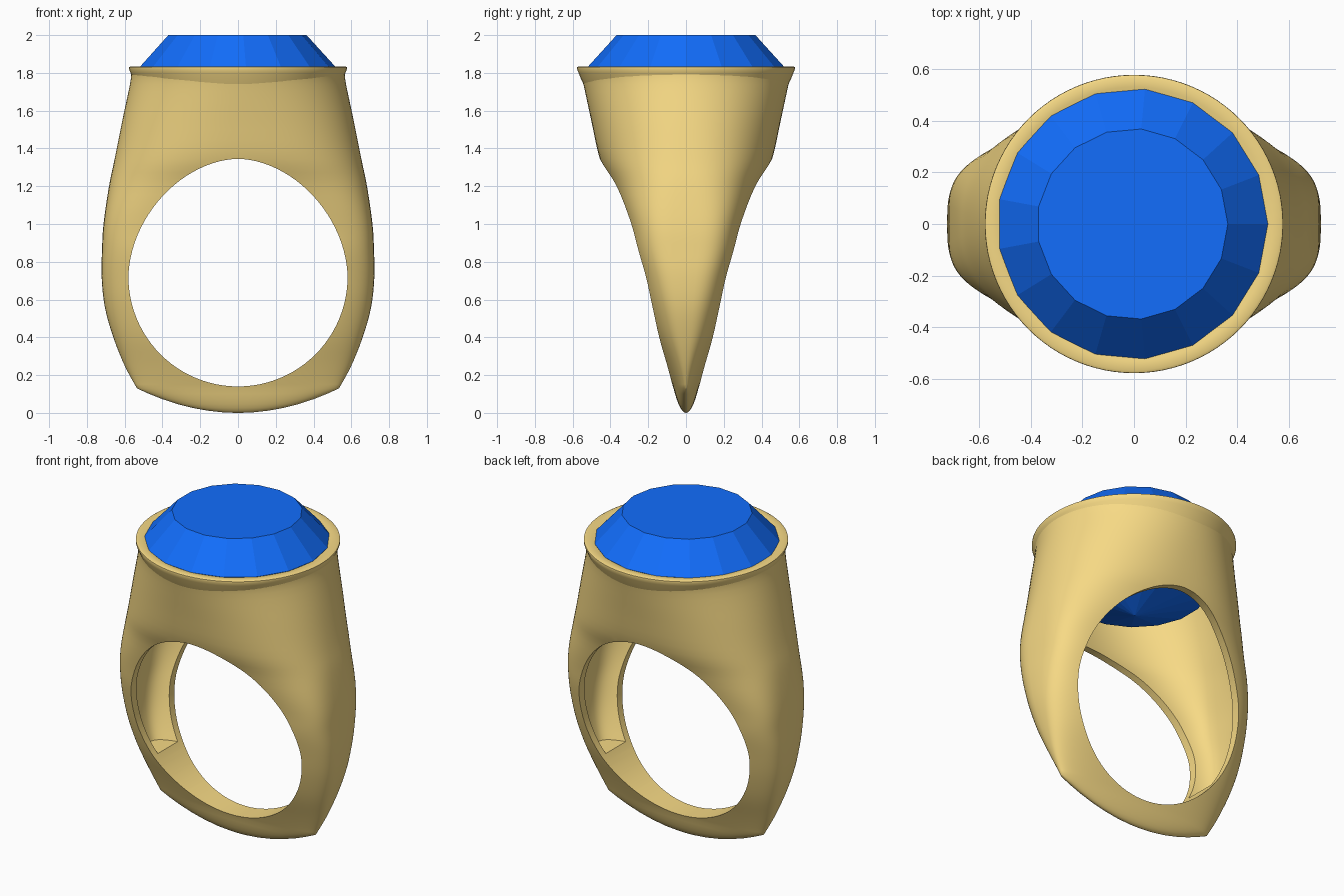
import bpy, bmesh, math

if "Cube" in bpy.data.objects:
    bpy.data.objects.remove(bpy.data.objects["Cube"])

GOLD = bpy.data.materials.new("gold")
GOLD.diffuse_color = (0.93, 0.70, 0.235, 1)
GOLD.use_nodes = True
GOLD.node_tree.nodes["Principled BSDF"].inputs["Base Color"].default_value = GOLD.diffuse_color
BLUE = bpy.data.materials.new("blue_gem")
BLUE.diffuse_color = (0.006, 0.155, 0.98, 1)
BLUE.use_nodes = True
BLUE.node_tree.nodes["Principled BSDF"].inputs["Base Color"].default_value = BLUE.diffuse_color

# band stations: height, half width, half depth, roundness exponent
STATIONS = [(0.13, 0.535, 0.066, 2.0), (0.25, 0.60, 0.112, 2.4), (0.40, 0.66, 0.172, 2.8),
            (0.56, 0.705, 0.222, 3.0), (0.72, 0.722, 0.256, 3.4), (0.86, 0.72, 0.288, 3.7),
            (1.00, 0.712, 0.318, 3.6), (1.20, 0.683, 0.390, 2.75), (1.345, 0.653, 0.456, 2.35),
            (1.55, 0.612, 0.502, 2.15), (1.74, 0.572, 0.543, 2.0), (1.81, 0.564, 0.562, 2.0)]


def smooth_path(pts, steps=4):
    """Catmull-Rom resampling of the stations."""
    out = []
    for i in range(len(pts) - 1):
        p0, p1, p2 = pts[max(i - 1, 0)], pts[i], pts[i + 1]
        p3 = pts[min(i + 2, len(pts) - 1)]
        for s in range(steps):
            t = s / steps
            out.append(tuple(0.5 * (2 * b + (c - a) * t + (2 * a - 5 * b + 4 * c - d) * t * t
                                    + (3 * b - a - 3 * c + d) * t ** 3)
                             for a, b, c, d in zip(p0, p1, p2, p3)))
    return out + [pts[-1]]


def add_object(name, bm, mat):
    bmesh.ops.recalc_face_normals(bm, faces=bm.faces)
    me = bpy.data.meshes.new(name)
    bm.to_mesh(me)
    bm.free()
    ob = bpy.data.objects.new(name, me)
    bpy.context.collection.objects.link(ob)
    me.materials.append(mat)
    return ob


def loft(name, rings, mat, closed=False):
    """Skin a list of equal point loops; cap the ends or join them."""
    bm = bmesh.new()
    loops = [[bm.verts.new(p) for p in r] for r in rings]
    n = len(loops[0])
    pairs = list(zip(loops, loops[1:])) + ([(loops[-1], loops[0])] if closed else [])
    for lo, hi in pairs:
        for k in range(n):
            bm.faces.new((lo[k], lo[(k + 1) % n], hi[(k + 1) % n], hi[k]))
    if not closed:
        bm.faces.new(loops[0])
        bm.faces.new(loops[-1])
    return add_object(name, bm, mat)


def super_xy(t, a, b, n):
    """Point of a superellipse at angle t."""
    c, s = math.cos(t), math.sin(t)
    return (a * math.copysign(abs(c) ** (2 / n), c), b * math.copysign(abs(s) ** (2 / n), s))


def section(z, a, b, n, count=96, cx=0.0):
    """Superellipse loop at height z."""
    pts = [super_xy(2 * math.pi * k / count, a, b, n) for k in range(count)]
    return [(cx + x, y, z) for x, y in pts]


def smooth(ob, angle=35):
    bpy.ops.object.select_all(action='DESELECT')
    ob.select_set(True)
    bpy.context.view_layer.objects.active = ob
    bpy.ops.object.shade_smooth_by_angle(angle=math.radians(angle))


# Band: rounded keel, then the flaring shank
path = smooth_path(STATIONS)
keel = [(0.13 * f * f, 0.535 * f, 0.066 * f, 2.0) for f in (0.03, 0.15, 0.3, 0.45, 0.6, 0.75, 0.88)]
band = loft("ring_band", [section(*p) for p in keel + path], GOLD)

# Hollow inside the band, open at the top, with a flat floor in each shank
inner = [(z, a - 0.05, b - 0.045, n) for z, a, b, n in path if z > 0.39]
inner.append((1.9, 0.50, 0.505, 2.0))
hollow = loft("hollow_cutter", [section(*p) for p in inner], GOLD)


# Finger hole: circle below, taller and slightly pointed arch above
def hole_loop(y):
    pts = []
    for k in range(96):
        t = 2 * math.pi * k / 96
        x, z = super_xy(t, 0.58, 0.625, 1.84) if k < 48 else super_xy(t, 0.58, 0.58, 2)
        pts.append((x, y, 0.72 + z))
    return pts


hole = loft("finger_hole_cutter", [hole_loop(-1), hole_loop(1)], GOLD)

bpy.context.view_layer.objects.active = band
for cutter in (hollow, hole):
    mod = band.modifiers.new("cut", 'BOOLEAN')
    mod.operation = 'DIFFERENCE'
    mod.solver = 'EXACT'
    mod.object = cutter
    bpy.ops.object.modifier_apply(modifier=mod.name)
for cutter in (hollow, hole):
    bpy.data.objects.remove(cutter)
smooth(band)

# Bezel: slim lip that grows out of the band and holds the gem
lip = [(0.50, 1.73), (0.542, 1.738), (0.557, 1.77), (0.569, 1.80), (0.577, 1.82), (0.576, 1.83),
       (0.566, 1.835), (0.53, 1.832), (0.50, 1.825)]
bezel = loft("bezel", [section(z, r, r, 2) for r, z in lip], GOLD, closed=True)
smooth(bezel, 50)

# Gem: seventeen-sided cut stone with flat facets
cut = [(0.004, 1.37), (0.41, 1.53), (0.524, 1.83), (0.369, 2.0)]
gem = loft("gem", [section(z, r, r, 2, 17, -0.006) for r, z in cut], BLUE)
